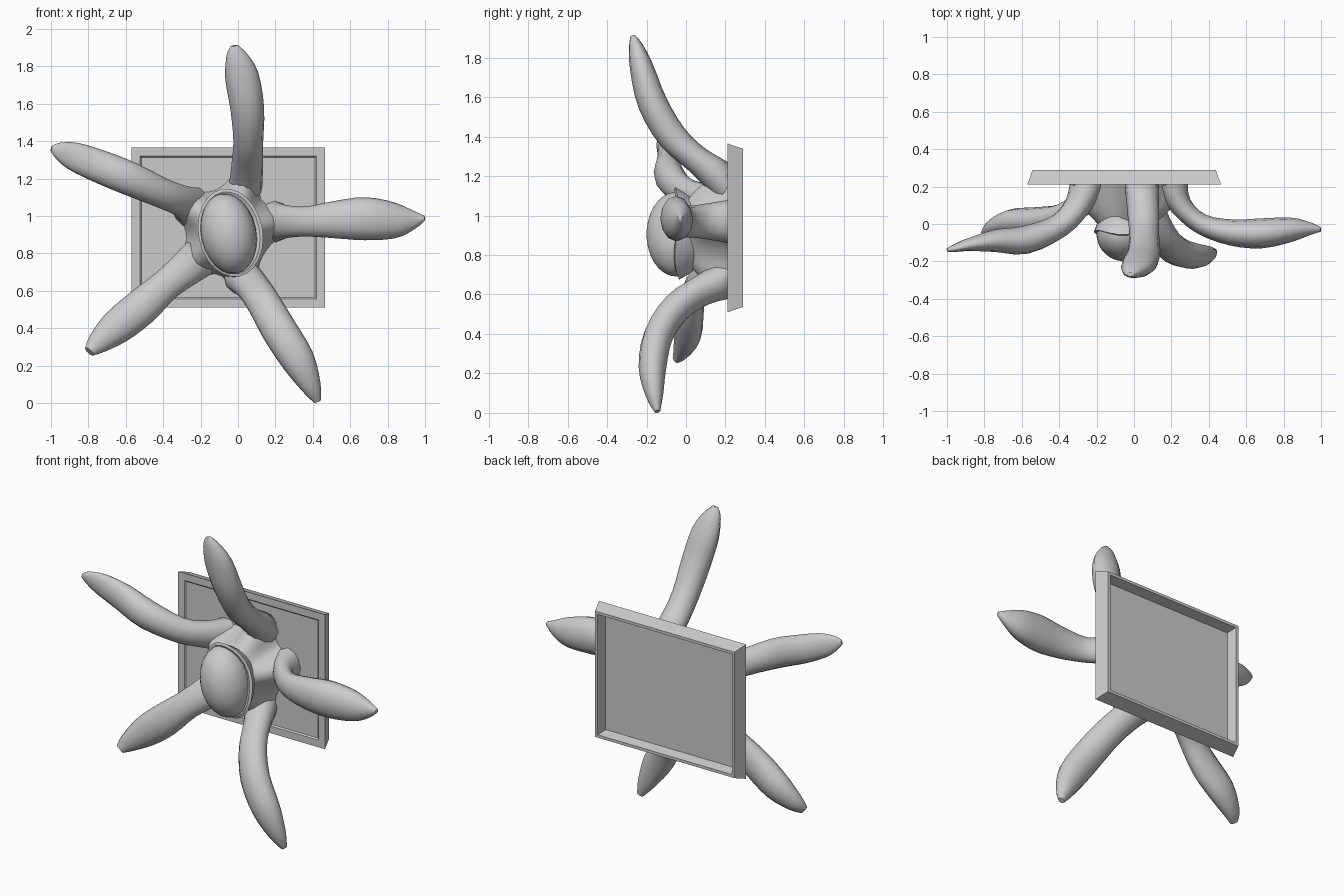
import bpy, bmesh, math
from mathutils import Vector

if "Cube" in bpy.data.objects:
    bpy.data.objects.remove(bpy.data.objects["Cube"])

CX, CZ = -0.05, 0.92      # centre of the creature in the front view


def skin(name, rings, smooth=40, cap_start=True, cap_end=True, loop=False):
    """Join a list of equal-sized point rings into one surface."""
    bm = bmesh.new()
    rows = [[bm.verts.new(p) for p in r] for r in rings]
    pairs = list(zip(rows, rows[1:])) + ([(rows[-1], rows[0])] if loop else [])
    for a, b in pairs:
        n = len(a)
        for i in range(n):
            j = (i + 1) % n
            bm.faces.new((a[i], a[j], b[j], b[i]))
    if cap_start and not loop:
        bm.faces.new(rows[0])
    if cap_end and not loop:
        bm.faces.new(rows[-1])
    bmesh.ops.recalc_face_normals(bm, faces=bm.faces)
    me = bpy.data.meshes.new(name)
    bm.to_mesh(me)
    bm.free()
    ob = bpy.data.objects.new(name, me)
    bpy.context.collection.objects.link(ob)
    if smooth:
        bpy.context.view_layer.objects.active = ob
        ob.select_set(True)
        bpy.ops.object.shade_smooth_by_angle(angle=math.radians(smooth))
        ob.select_set(False)
    return ob


def spline(pts, steps=3):
    """Catmull-Rom resampling of tuples."""
    out = []
    n = len(pts)
    for i in range(n - 1):
        quad = zip(pts[max(i - 1, 0)], pts[i], pts[i + 1], pts[min(i + 2, n - 1)])
        quad = list(quad)
        for s in range(steps):
            t = s / steps
            out.append([0.5 * (2 * b + (c - a) * t + (2 * a - 5 * b + 4 * c - d) * t * t
                               + (3 * b - a - 3 * c + d) * t ** 3) for a, b, c, d in quad])
    out.append(list(pts[-1]))
    return out


def arm(name, pts, sides=12):
    """Tapered elliptical limb; points are x, y, z, half width, half thickness."""
    first, last = Vector(pts[0][:3]), Vector(pts[-1][:3])
    d = last - first
    side = Vector((-d.z, 0, d.x)).normalized()
    pts = spline(pts)
    rings = []
    for i, p in enumerate(pts):
        a, b = pts[max(i - 1, 0)], pts[min(i + 1, len(pts) - 1)]
        t = (Vector(b[:3]) - Vector(a[:3])).normalized()
        n = side.cross(t).normalized()
        w = t.cross(n)
        ring = []
        for k in range(sides):
            g = math.tau * k / sides
            q = Vector(p[:3]) + w * (p[3] * math.cos(g)) + n * (p[4] * math.sin(g))
            q.y = min(q.y, 0.222)
            ring.append(q)
        rings.append(ring)
    return skin(name, rings, 60)


# Five limbs
arm("arm_top", [(.04, .22, 1.16, .09, .10), (.05, .06, 1.28, .085, .07),
                (.055, -.07, 1.4, .08, .075), (.05, -.17, 1.57, .09, .075),
                (.02, -.225, 1.75, .09, .06), (-.01, -.255, 1.86, .055, .035),
                (-.02, -.27, 1.91, .02, .012)])
arm("arm_right", [(.2, .22, .97, .11, .09), (.25, .1, .97, .09, .06),
                  (.36, 0, .97, .08, .055), (.52, -.045, .98, .1, .07),
                  (.68, -.05, .985, .115, .08), (.84, -.03, .975, .095, .065),
                  (.94, -.025, .98, .05, .035), (.998, -.03, .99, .012, .012)])
arm("arm_upper_left", [(-.25, .22, 1.05, .11, .09), (-.3, .1, 1.08, .085, .07),
                       (-.4, -.01, 1.12, .08, .065), (-.58, -.085, 1.2, .09, .075),
                       (-.74, -.09, 1.265, .088, .06), (-.88, -.11, 1.32, .075, .035),
                       (-.96, -.13, 1.35, .045, .02), (-.998, -.14, 1.36, .015, .01)])
arm("arm_lower_left", [(-.2, .22, .78, .11, .08), (-.25, .13, .74, .1, .065),
                       (-.38, .05, .635, .085, .06), (-.52, .02, .51, .098, .07),
                       (-.65, .01, .405, .092, .07), (-.75, -.02, .32, .06, .045),
                       (-.795, -.05, .275, .03, .02)])
arm("arm_lower_right", [(.02, .22, .68, .1, .1), (.08, .08, .62, .09, .075),
                        (.14, -.05, .53, .09, .075), (.22, -.14, .39, .095, .075),
                        (.32, -.17, .23, .09, .07), (.39, -.16, .09, .055, .045),
                        (.425, -.145, .008, .02, .015)])

# Webbed body flaring into the plaque, lobed towards each limb
lobes = [math.radians(a) for a in (72, 147, 224, 287, 10)]


def body_ring(y, base, amp, count=40):
    ring = []
    for k in range(count):
        g = math.tau * k / count
        f = sum(math.exp(-(((g - a + math.pi) % math.tau - math.pi) / .33) ** 2) for a in lobes)
        r = base + amp * f
        ring.append((CX + r * math.cos(g), y, CZ + r * math.sin(g)))
    return ring


skin("body_web", [body_ring(*p) for p in
                  ((.222, .225, .12), (.16, .20, .11), (.1, .18, .09), (.05, .16, .06),
                   (.0, .14, .02), (-.04, .12, 0))], 60)


# Collar and head: tilted ellipses stacked along y
def oval(y, rx, rz, cx, cz, tilt=-.2, count=24, wave=0):
    ring = []
    for k in range(count):
        g = math.tau * k / count
        u, v = rx * math.cos(g), rz * math.sin(g)
        ring.append((cx + u * math.cos(tilt) + v * math.sin(tilt), y + wave * math.sin(3 * g + .5),
                     cz - u * math.sin(tilt) + v * math.cos(tilt)))
    return ring


skin("collar", [oval(y, rx, rz, -.04, .91, wave=.012) for y, rx, rz in
                ((.07, .11, .15), (.01, .15, .205), (-.045, .172, .238),
                 (-.05, .155, .222), (-.03, .12, .18))], 40)
skin("head", [oval(-.05 - .15 * math.sin(a), .148 * math.cos(a), .218 * math.cos(a), -.05, .905)
              for a in [math.radians(-84 + 12 * i) for i in range(15)]], 60)


# Picture-frame plaque: hollow at the back, front edge wider than the back
def rect(y, inset):
    x0, x1, z0, z1 = -.57 + inset, .465 - inset, .51 + inset, 1.365 - inset
    return [(x0, y, z0), (x1, y, z0), (x1, y, z1), (x0, y, z1)]


skin("plaque_frame", [rect(.21, 0), rect(.288, .027), rect(.288, .045), rect(.225, .06),
                      rect(.21, .045)], 0, loop=True)
skin("plaque_panel", [rect(.218, .05), rect(.228, .05)], 0)
